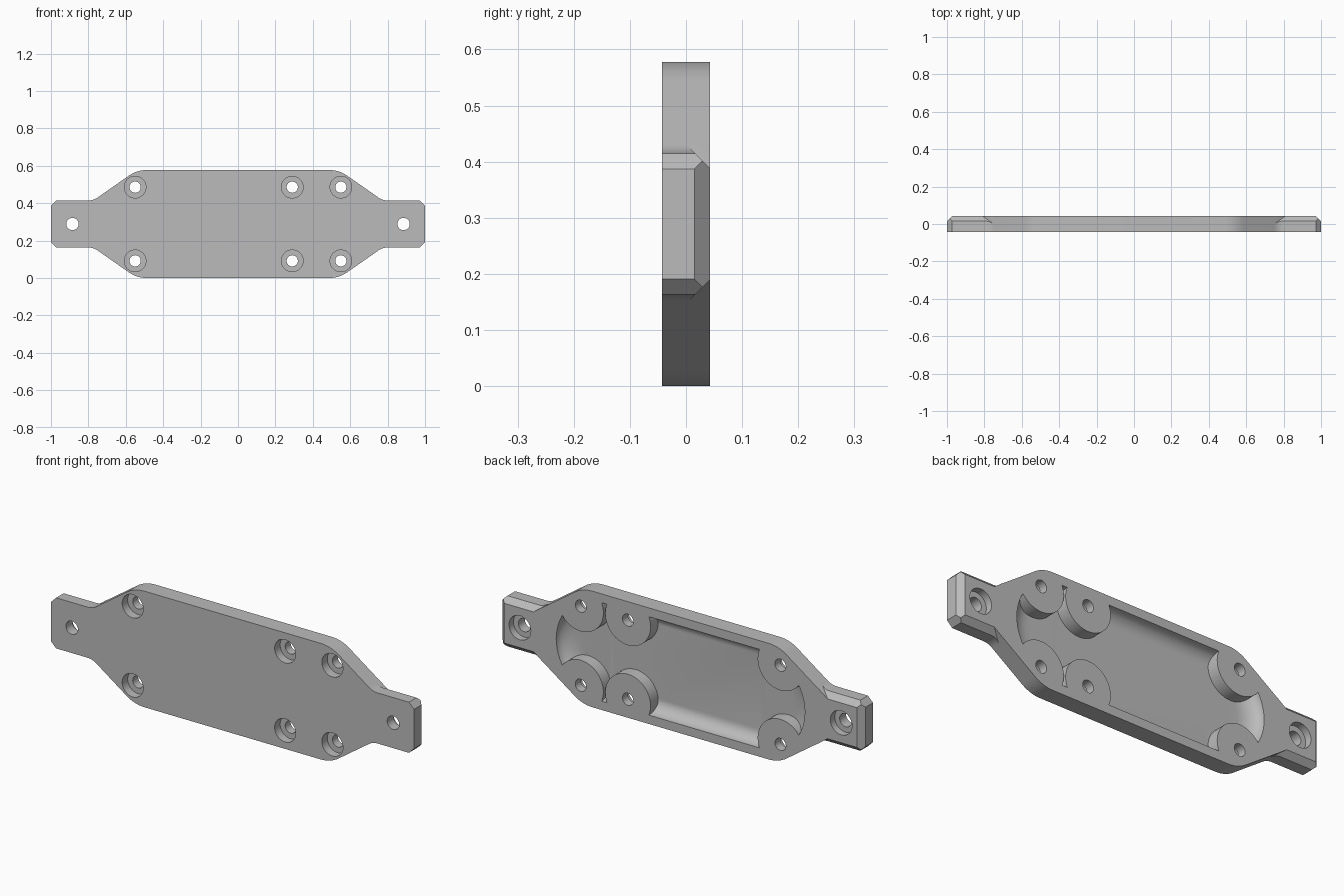
import bpy, bmesh, math
from mathutils import Vector

if "Cube" in bpy.data.objects:
    bpy.data.objects.remove(bpy.data.objects["Cube"], do_unlink=True)

H, T = 0.289, 0.043          # half height and half thickness
TAB, CH = 0.126, 0.028       # tab half height, chamfer size

grey = bpy.data.materials.new("light_grey")
grey.use_nodes = True
grey.diffuse_color = (0.5, 0.5, 0.5, 1)
grey.node_tree.nodes["Principled BSDF"].inputs["Base Color"].default_value = (0.5, 0.5, 0.5, 1)


def finish(name, bm):
    bmesh.ops.recalc_face_normals(bm, faces=bm.faces)
    me = bpy.data.meshes.new(name)
    bm.to_mesh(me)
    bm.free()
    me.materials.append(grey)
    ob = bpy.data.objects.new(name, me)
    bpy.context.collection.objects.link(ob)
    return ob


def loft(name, loops):
    """Closed solid through loops of (x, y, z) points."""
    bm = bmesh.new()
    rings = [[bm.verts.new(p) for p in loop] for loop in loops]
    for a, b in zip(rings, rings[1:]):
        for i in range(len(a)):
            j = (i + 1) % len(a)
            bm.faces.new((a[i], a[j], b[j], b[i]))
    bm.faces.new(rings[0])
    bm.faces.new(rings[-1])
    return finish(name, bm)


def hull(name, points):
    bm = bmesh.new()
    for p in points:
        bm.verts.new(p)
    bmesh.ops.convex_hull(bm, input=bm.verts)
    return finish(name, bm)


def cylinder(name, x, z, r, y0, y1, n=48):
    ring = [(x + r * math.cos(2 * math.pi * i / n), z + r * math.sin(2 * math.pi * i / n))
            for i in range(n)]
    return loft(name, [[(px, y, pz) for px, pz in ring] for y in (y0, y1)])


def cut(ob, cutter):
    cutter.hide_render = True
    mod = ob.modifiers.new("cut", "BOOLEAN")
    mod.operation = "DIFFERENCE"
    mod.solver = "EXACT"
    mod.object = cutter
    bpy.context.view_layer.objects.active = ob
    bpy.ops.object.modifier_apply(modifier=mod.name)
    bpy.data.objects.remove(cutter, do_unlink=True)


def rounded(a, c, b, n=8):
    """Smooth bend from a to b around corner c."""
    a, b, c = Vector(a), Vector(b), Vector(c)
    pts = []
    for i in range(n + 1):
        t = i / n
        pts.append(tuple(a * (1 - t) ** 2 + c * 2 * t * (1 - t) + b * t * t))
    return pts


# Plate outline: one quarter, mirrored both ways
quarter = rounded((0.485, H), (0.54, H), (0.585, 0.2575))
quarter += rounded((0.75, 0.142), (0.772, TAB), (0.80, TAB))
quarter += [(1 - CH, TAB), (1, TAB - CH)]
right = quarter + [(x, -z) for x, z in reversed(quarter)]
outline = right + [(-x, z) for x, z in reversed(right)]
plate = loft("mounting_plate", [[(x, y, z + H) for x, z in outline] for y in (-T, T)])

# Back chamfers on the tabs, stopping at the sloping shoulders
for sx in (1, -1):
    for sz in (1, -1):
        shape = [(0.75, 0, 0.142), (0.66, 0, 0.21), (1.1, 0, 0.142), (1.1, 0, 0.21),
                 (0.834, 0.06, 0.082), (0.66, 0.06, 0.21), (1.1, 0.06, 0.082), (1.1, 0.06, 0.21)]
        cut(plate, hull("shoulder_cutter", [(sx * x, y, H + sz * z) for x, y, z in shape]))
    edge = [(1.015, 0), (0.955, 0.06), (1.1, 0.06), (1.1, 0)]
    cut(plate, hull("end_cutter", [(sx * x, y, z) for x, y in edge for z in (0, 0.6)]))

# Hollow in the back: stadium with coved walls, leaving round bosses
holes = [(x, H + s * 0.197) for x in (-0.55, 0.29, 0.55) for s in (1, -1)]


def stadium(centre, r, y, n=32):
    pts = []
    for side in (1, -1):
        for i in range(n + 1):
            a = math.pi * (i / n - 0.5)
            pts.append((side * (centre + r * math.cos(a)), y, H + side * r * math.sin(a)))
    return pts


loops = [stadium(0.44, 0.245, 0.08)]
for i in range(9):
    a = math.pi / 2 * i / 8
    k = 1 - math.cos(a)
    loops.append(stadium(0.44 - 0.04 * k, 0.245 - 0.06 * k, T - 0.061 * math.sin(a)))
pocket = loft("pocket_cutter", loops)
for x, z in holes:
    cut(pocket, cylinder("boss_cutter", x, z, 0.125, -0.1, 0.15, 64))
cut(plate, pocket)

# Screw holes with counterbores on the front
for x, z in holes:
    cut(plate, cylinder("hole_cutter", x, z, 0.03, -0.1, 0.1))
    cut(plate, cylinder("bore_cutter", x, z, 0.058, -0.1, 0.0))

# Tab holes with counterbores on the back
for x in (-0.885, 0.885):
    cut(plate, cylinder("hole_cutter", x, H, 0.033, -0.1, 0.1))
    cut(plate, cylinder("bore_cutter", x, H, 0.06, 0.008, 0.1))

bpy.ops.object.select_all(action="DESELECT")
plate.select_set(True)
bpy.context.view_layer.objects.active = plate
bpy.ops.object.shade_smooth_by_angle(angle=math.radians(25))
